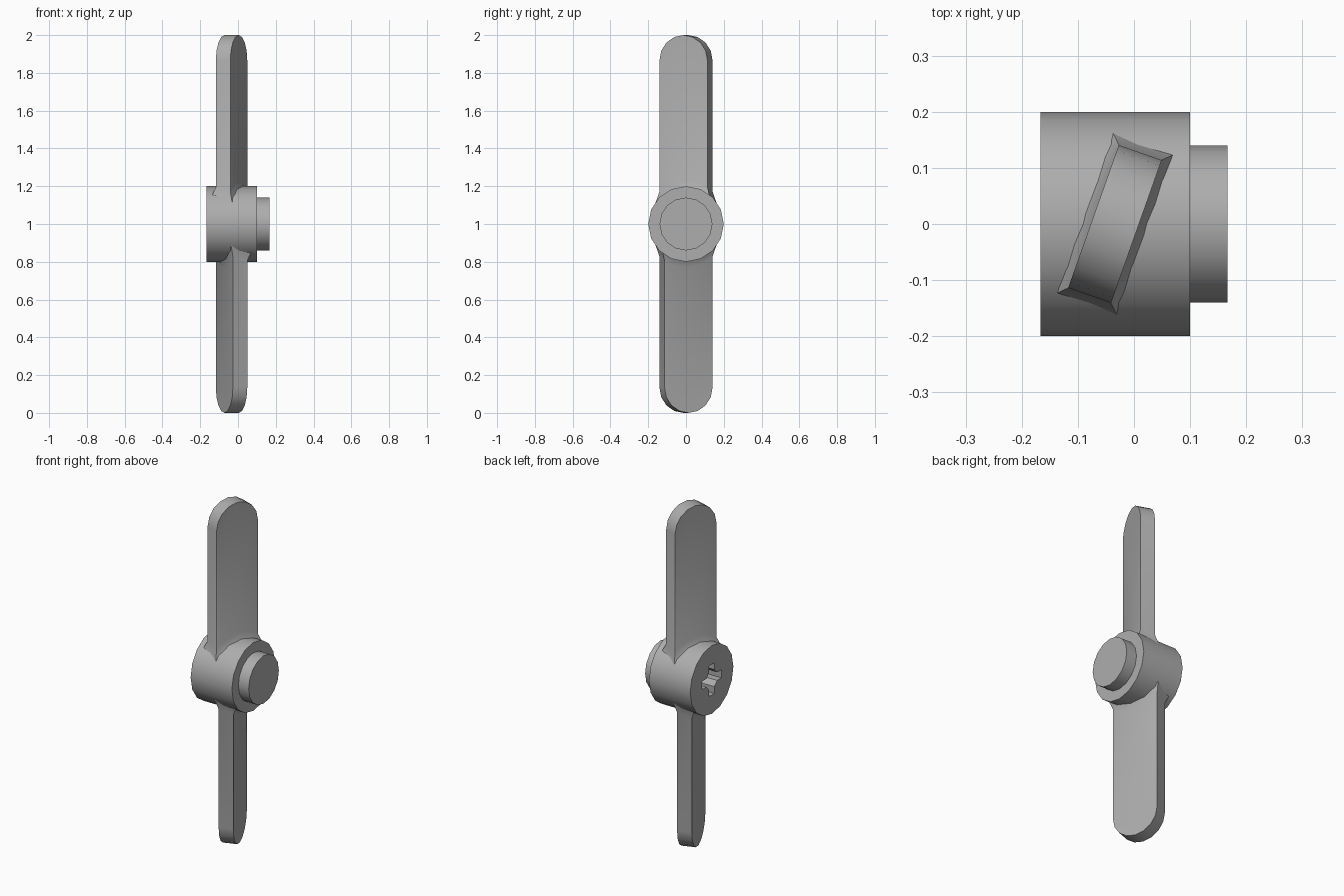
import bpy, bmesh
from math import sin, cos, pi, radians, sqrt

if "Cube" in bpy.data.objects:
    bpy.data.objects.remove(bpy.data.objects["Cube"])

HUB_R, CZ = 0.2, 1.0

# Mid grey plastic shared by every part
grey = bpy.data.materials.new("mid_grey")
grey.diffuse_color = (0.42, 0.42, 0.42, 1)
grey.use_nodes = True
grey.node_tree.nodes["Principled BSDF"].inputs["Base Color"].default_value = grey.diffuse_color


def finish(name, bm):
    bmesh.ops.recalc_face_normals(bm, faces=bm.faces[:])
    me = bpy.data.meshes.new(name)
    bm.to_mesh(me)
    bm.free()
    me.materials.append(grey)
    ob = bpy.data.objects.new(name, me)
    bpy.context.collection.objects.link(ob)
    return ob


def smooth(ob):
    bpy.ops.object.select_all(action='DESELECT')
    ob.select_set(True)
    bpy.context.view_layer.objects.active = ob
    bpy.ops.object.shade_smooth_by_angle(angle=radians(30))


def prism(name, outline, x0, x1):
    """Extrude a (y, z) outline along x."""
    bm = bmesh.new()
    a, b = ([bm.verts.new((x, y, CZ + z)) for y, z in outline] for x in (x0, x1))
    n = len(outline)
    bm.faces.new(a)
    bm.faces.new(b)
    for i in range(n):
        j = (i + 1) % n
        bm.faces.new((a[i], a[j], b[j], b[i]))
    return finish(name, bm)


def circle(r, n=16):
    return [(r * cos(2 * pi * i / n), r * sin(2 * pi * i / n)) for i in range(n)]


def blade(name, flip):
    """Pitched flat blade with a rounded tip and a flared root that follows the hub."""
    R, T, F, n = 0.135, 0.0405, 0.017, 8
    ca, sa = cos(radians(19.5)), sin(radians(19.5))
    bm = bmesh.new()

    def add(u, t, z=None, lift=0.0):
        x, y = -0.034 + u * sa + t * ca, u * ca - t * sa
        if z is None:
            z = CZ + sqrt(HUB_R ** 2 - y * y) + lift
        return bm.verts.new((x, -y, 2 * CZ - z) if flip else (x, y, z))

    # Two faces of columns, each: flare foot, blade root, blade top
    cols = []
    for s in (-1, 1):
        side = []
        for i in range(n + 1):
            c = -cos(pi * i / n)
            side.append((add(c * (R + F), s * (T + F), lift=-0.008),
                         add(c * R, s * T, lift=0.03),
                         add(c * R, s * T, z=2 - R + R * sin(pi * i / n))))
        cols.append(side)
    a, b = cols
    for i in range(n):
        for s in (a, b):
            for k in (0, 1):
                bm.faces.new((s[i][k], s[i + 1][k], s[i + 1][k + 1], s[i][k + 1]))
        for k in (0, 2):
            bm.faces.new((a[i][k], a[i + 1][k], b[i + 1][k], b[i][k]))
    for i in (0, n):
        for k in (0, 1):
            bm.faces.new((a[i][k], b[i][k], b[i][k + 1], a[i][k + 1]))
    smooth(finish(name, bm))


# Hub with a cross-shaped shaft socket (bevelled inner corners) in its -x end
hub = prism("hub", circle(HUB_R), -0.167, 0.1)
L, W, B = 0.09, 0.024, 0.05
arm = [(L, -W), (L, W), (B, W), (W, B)]
cross = []
for q in range(4):
    c, s = round(cos(q * pi / 2)), round(sin(q * pi / 2))
    cross += [(y * c - z * s, y * s + z * c) for y, z in arm]
cutter = prism("socket_cutter", cross, -0.25, 0.05)
cutter.hide_render = True
mod = hub.modifiers.new("socket", 'BOOLEAN')
mod.operation, mod.solver, mod.object = 'DIFFERENCE', 'EXACT', cutter
bpy.context.view_layer.objects.active = hub
bpy.ops.object.modifier_apply(modifier=mod.name)
bpy.data.objects.remove(cutter)
smooth(hub)

# Round boss on the +x end
smooth(prism("hub_boss", circle(0.14), 0.1, 0.167))

# Blades, the lower one turned half a turn about the shaft
blade("upper_blade", False)
blade("lower_blade", True)
